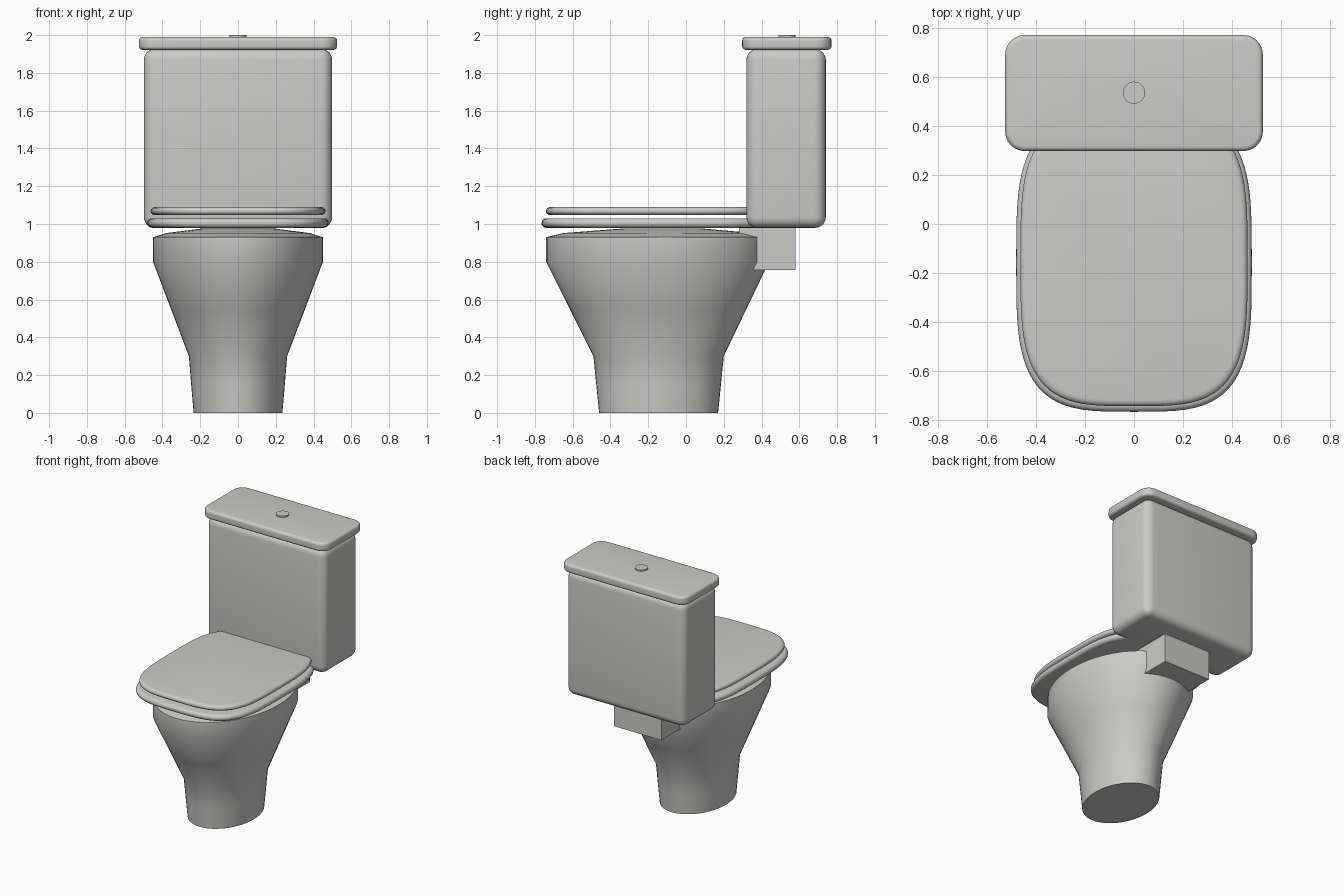
import bpy
import bmesh
from math import cos, sin, pi, radians, copysign

if "Cube" in bpy.data.objects:
    bpy.data.objects.remove(bpy.data.objects["Cube"])

ceramic = bpy.data.materials.new("grey_ceramic")
ceramic.use_nodes = True
COLOUR = (0.6, 0.6, 0.59, 1)
ceramic.diffuse_color = COLOUR
ceramic.node_tree.nodes["Principled BSDF"].inputs["Base Color"].default_value = COLOUR


def finish(name, bm, angle=None):
    """Turn a bmesh into a named object, smooth below the given angle."""
    bmesh.ops.recalc_face_normals(bm, faces=bm.faces)
    mesh = bpy.data.meshes.new(name)
    bm.to_mesh(mesh)
    bm.free()
    mesh.materials.append(ceramic)
    obj = bpy.data.objects.new(name, mesh)
    bpy.context.collection.objects.link(obj)
    if angle:
        bpy.ops.object.select_all(action='DESELECT')
        obj.select_set(True)
        bpy.context.view_layer.objects.active = obj
        bpy.ops.object.shade_smooth_by_angle(angle=radians(angle))
    return obj


def power(v, n):
    return copysign(abs(v) ** (2 / n), v)


def loft(name, rings, n=2, sides=48, angle=50):
    """Stack superellipse rings given as (z, half width, front y, back y)."""
    bm = bmesh.new()
    loops = []
    for z, hx, front, back in rings:
        cy, hy = (front + back) / 2, (back - front) / 2
        turns = [2 * pi * i / sides for i in range(sides)]
        loops.append([bm.verts.new((hx * power(cos(t), n), cy + hy * power(sin(t), n), z))
                      for t in turns])
    for low, high in zip(loops, loops[1:]):
        for i in range(sides):
            j = (i + 1) % sides
            bm.faces.new((low[i], low[j], high[j], high[i]))
    bm.faces.new(loops[0])
    bm.faces.new(loops[-1])
    return finish(name, bm, angle)


def box(name, hx, front, back, bottom, top, corner=0, edge=0):
    """Box with rounded upright corners and rounded horizontal edges."""
    bm = bmesh.new()
    bmesh.ops.create_cube(bm, size=1)
    for v in bm.verts:
        v.co.x *= 2 * hx
        v.co.y = (front + back) / 2 + v.co.y * (back - front)
        v.co.z = (bottom + top) / 2 + v.co.z * (top - bottom)
    if corner:
        upright = [e for e in bm.edges if abs(e.verts[0].co.z - e.verts[1].co.z) > 0.01]
        bmesh.ops.bevel(bm, geom=upright, offset=corner, segments=6,
                        profile=0.5, affect='EDGES')
        bm.normal_update()
        rims = [e for e in bm.edges
                if any(abs(f.normal.z) > 0.9 for f in e.link_faces)]
        bmesh.ops.bevel(bm, geom=rims, offset=edge, segments=5,
                        profile=0.5, affect='EDGES')
    return finish(name, bm, 40 if corner else None)


def slab(name, hx, front, back, bottom, top):
    """Thin rounded-square slab with a soft rim."""
    mid, half = (bottom + top) / 2, (top - bottom) / 2
    rings = []
    for i in range(9):
        a = -pi / 2 + pi * i / 8
        inset = 0.025 * (1 - cos(a))
        rings.append((mid + half * sin(a), hx - inset, front + inset, back - inset))
    return loft(name, rings, n=3.6, sides=80)


# Pedestal and bowl
loft("bowl", [
    (0, 0.235, -0.46, 0.17),
    (0.15, 0.248, -0.475, 0.185),
    (0.30, 0.26, -0.49, 0.20),
    (0.55, 0.355, -0.615, 0.32),
    (0.80, 0.45, -0.74, 0.44),
    (0.93, 0.45, -0.74, 0.44),
    (0.952, 0.38, -0.65, 0.36),
    (0.975, 0.20, -0.35, 0.10),
])

# Seat and its cover
slab("seat", 0.48, -0.765, 0.45, 0.98, 1.03)
slab("seat_cover", 0.463, -0.742, 0.44, 1.047, 1.09)

# Support joining bowl and tank
box("tank_support", 0.2, 0.28, 0.58, 0.757, 0.985)

# Water tank, its lid and the flush button
box("tank", 0.498, 0.32, 0.74, 0.98, 1.925, corner=0.06, edge=0.055)
box("tank_lid", 0.525, 0.297, 0.77, 1.922, 1.99, corner=0.08, edge=0.02)
loft("flush_button", [(1.98, 0.045, 0.49, 0.58), (2.0, 0.045, 0.49, 0.58)], sides=32)
